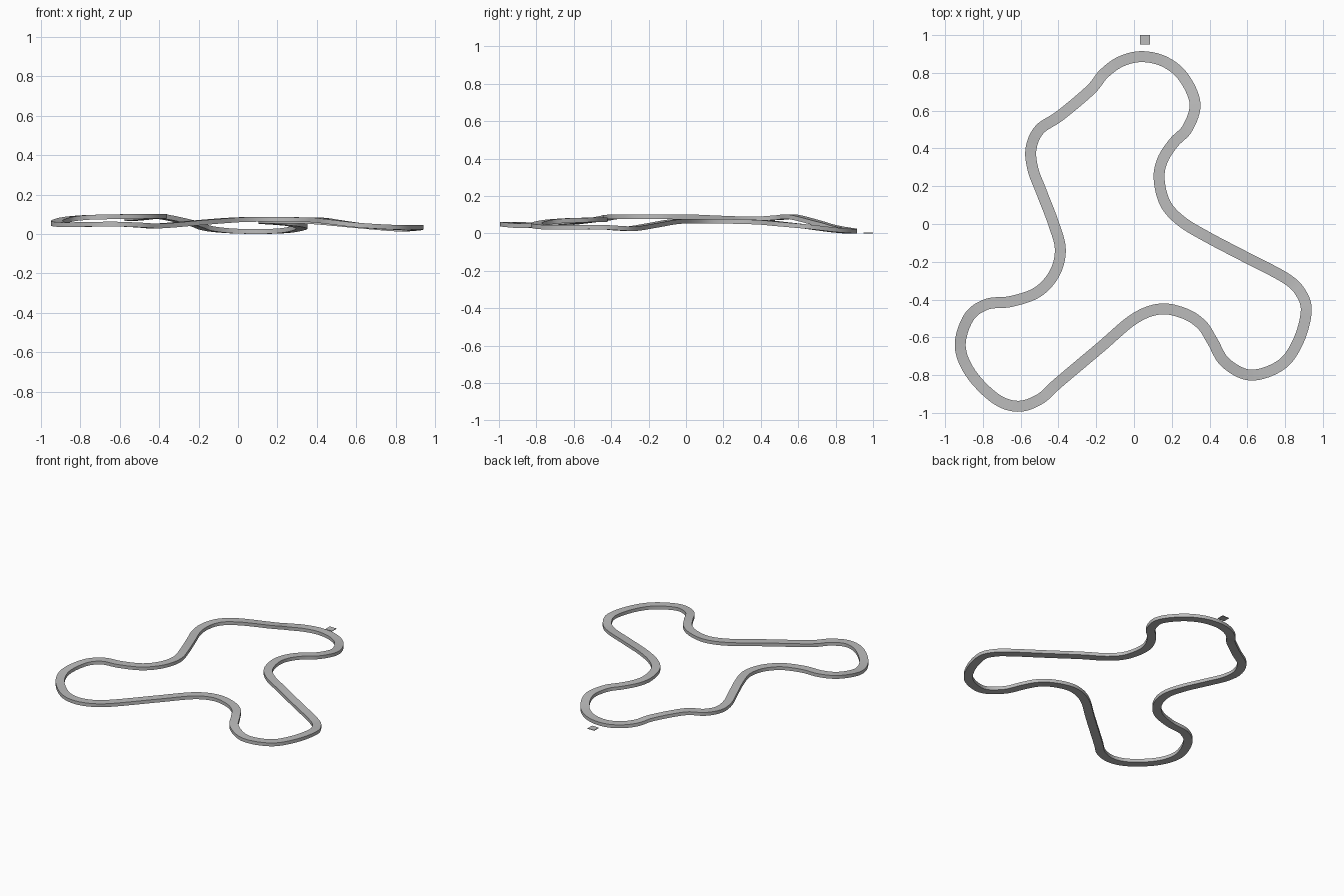
import bpy
import bmesh
from mathutils import Vector

default_cube = bpy.data.objects.get("Cube")
if default_cube:
    bpy.data.objects.remove(default_cube, do_unlink=True)

HALF_WIDTH = 0.029
HALF_HEIGHT = 0.012
STEPS = 8


def make_material(name, colour):
    material = bpy.data.materials.new(name)
    material.use_nodes = True
    material.diffuse_color = colour
    material.node_tree.nodes["Principled BSDF"].inputs["Base Color"].default_value = colour
    return material


def make_object(name, bm, material):
    bmesh.ops.recalc_face_normals(bm, faces=bm.faces)
    mesh = bpy.data.meshes.new(name)
    bm.to_mesh(mesh)
    bm.free()
    mesh.materials.append(material)
    obj = bpy.data.objects.new(name, mesh)
    bpy.context.collection.objects.link(obj)
    return obj


def smooth_loop(points, steps):
    """Closed Catmull-Rom curve through the points."""
    result = []
    count = len(points)
    for i in range(count):
        a, b, c, d = (points[(i + k) % count] for k in (-1, 0, 1, 2))
        for step in range(steps):
            t = step / steps
            result.append(b + 0.5 * t * (c - a + t * (2 * a - 5 * b + 4 * c - d
                          + t * (3 * (b - c) + d - a))))
    return result


def sweep_ribbon(path):
    """Sweep an upright rectangular section along a closed path."""
    bm = bmesh.new()
    up = Vector((0, 0, 1))
    rings = []
    for i, point in enumerate(path):
        tangent = path[(i + 1) % len(path)] - path[i - 1]
        side = tangent.cross(up).normalized() * HALF_WIDTH
        rise = up * HALF_HEIGHT
        corners = (side + rise, side - rise, -side - rise, -side + rise)
        rings.append([bm.verts.new(point + corner) for corner in corners])
    for i, ring in enumerate(rings):
        previous = rings[i - 1]
        for k in range(len(ring)):
            bm.faces.new((previous[k], previous[k - 1], ring[k - 1], ring[k]))
    return bm


grey = make_material("track grey", (0.5, 0.5, 0.5, 1))

# Centre line of the circuit, clockwise from the far end, in hundredths
centre_line = [
    (4, 88.6, 1.3), (16, 86, 1.3), (26, 78, 2), (32.3, 64, 3.7),
    (28.5, 51, 5), (21, 43, 5.8), (15.2, 34, 6.2), (13.3, 24, 6.4),
    (16.5, 11, 6.5), (25, 1.5, 6.5), (39, -7, 6.2), (60, -18, 4.3),
    (80, -28.5, 2.6), (88, -36, 2.8), (91.2, -46, 3.4), (87, -62, 3.4),
    (78, -74.5, 3.4), (62, -80, 4.4), (48.5, -73.5, 6.1), (41.5, -62, 7),
    (36, -53.5, 7.2), (27, -47.5, 7.3), (14, -45, 7.4), (0, -50.3, 7.2),
    (-18, -65.5, 5.9), (-40, -84, 4.1), (-50, -92.8, 4.5), (-61.5, -96.5, 5),
    (-73.5, -92.3, 4.9), (-86.5, -79, 4.7), (-92, -64.5, 5.4), (-87.5, -49.5, 7.2),
    (-78, -42.5, 8.3), (-65, -41, 8.7), (-51, -36, 8.9), (-42, -26, 9),
    (-39, -13.5, 9), (-42.5, 0, 9), (-49, 17, 8.3), (-53.5, 29, 7.9),
    (-54.5, 40, 7.9), (-50, 50, 8.5), (-39, 57.5, 8.8), (-23, 71, 5.4),
    (-16, 79.5, 3), (-7, 86, 1.8),
]
path = smooth_loop([Vector(p) / 100 for p in centre_line], STEPS)
track = make_object("track_loop", sweep_ribbon(path), grey)
bpy.ops.object.select_all(action='DESELECT')
bpy.context.view_layer.objects.active = track
track.select_set(True)
bpy.ops.object.shade_smooth_by_angle()

# Small flat marker tile beyond the far end
tile = bmesh.new()
bmesh.ops.create_cube(tile, size=1)
bmesh.ops.scale(tile, vec=(0.053, 0.05, 0.004), verts=tile.verts)
bmesh.ops.translate(tile, vec=(0.057, 0.975, 0.003), verts=tile.verts)
make_object("marker_tile", tile, grey)
